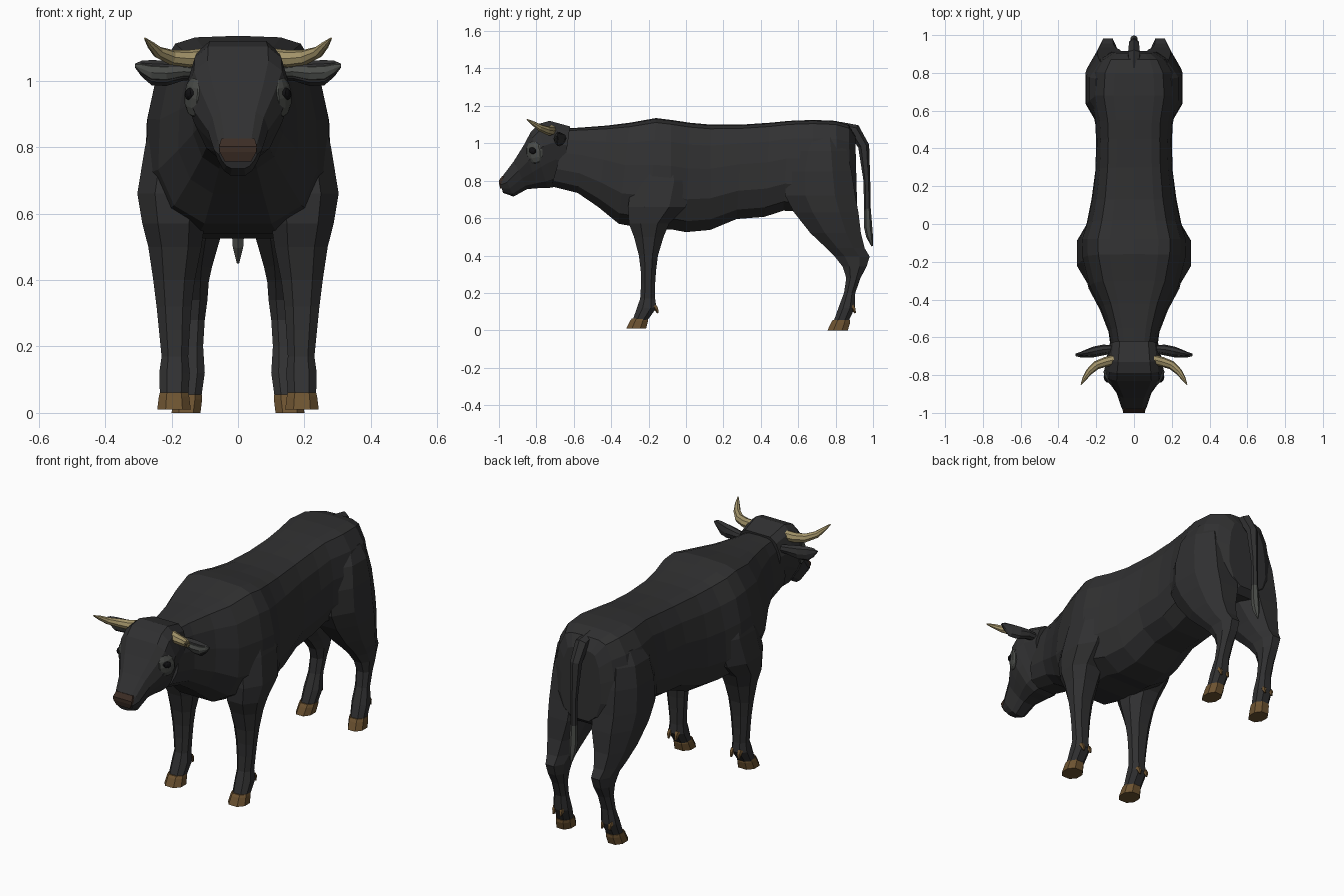
import bpy, bmesh
from math import cos, sin, pi
from mathutils import Vector, Matrix


def mat(name, r, g, b):
    m = bpy.data.materials.new(name)
    m.diffuse_color = (r, g, b, 1)
    return m


HIDE = mat("hide", .03, .03, .031)
GREY = mat("grey_skin", .068, .072, .066)
HORN = mat("horn", .36, .29, .14)
HOOF = mat("hoof", .15, .085, .03)
NOSE = mat("nose", .045, .026, .018)
DARK = mat("eye", .006, .006, .007)


def finish(name, bm, material):
    bmesh.ops.recalc_face_normals(bm, faces=bm.faces)
    me = bpy.data.meshes.new(name)
    bm.to_mesh(me)
    bm.free()
    me.materials.append(material)
    ob = bpy.data.objects.new(name, me)
    bpy.context.collection.objects.link(ob)
    return ob


def loft(name, rings, material):
    """Skin a list of equal-length point rings and cap both ends."""
    bm = bmesh.new()
    rows = [[bm.verts.new(p) for p in ring] for ring in rings]
    n = len(rows[0])
    bm.faces.new(rows[0])
    bm.faces.new(rows[-1])
    for a, b in zip(rows, rows[1:]):
        for i in range(n):
            j = (i + 1) % n
            bm.faces.new((a[i], a[j], b[j], b[i]))
    return finish(name, bm, material)


def slice_ring(section, profile):
    """Symmetric ring between a top and bottom point on the centre plane."""
    yt, zt, yb, zb, w = section
    right = [(f * w, yt + (yb - yt) * t, zt + (zb - zt) * t) for t, f in profile]
    return right + [(-x, y, z) for x, y, z in reversed(right[1:-1])]


def leg_ring(section, side):
    """Horizontal octagon from z, y range and x range."""
    z, y0, y1, x0, x1 = section
    cx, cy, hx, hy = (x0 + x1) / 2, (y0 + y1) / 2, (x1 - x0) / 2, (y1 - y0) / 2
    pts = [(1, .42), (.5, 1), (-.5, 1), (-1, .42), (-1, -.42), (-.5, -1), (.5, -1), (1, -.42)]
    return [(side * (cx + a * hx), cy + b * hy, z) for a, b in pts]


def tube(name, path, n, material, ref=(1, 0, 0)):
    """Tapering tube through (x, y, z, radius) points; ref must not lie along it."""
    pts = [Vector(p[:3]) for p in path]
    rings = []
    for i, p in enumerate(pts):
        t = (pts[min(i + 1, len(pts) - 1)] - pts[max(i - 1, 0)]).normalized()
        u = t.cross(Vector(ref)).normalized()
        v = t.cross(u)
        rings.append([p + path[i][3] * (u * cos(2 * pi * k / n) + v * sin(2 * pi * k / n))
                      for k in range(n)])
    return loft(name, rings, material)


def ball(name, loc, size, rot_z, tilt, material):
    bm = bmesh.new()
    m = (Matrix.Translation(loc) @ Matrix.Rotation(rot_z, 4, 'Z')
         @ Matrix.Rotation(tilt, 4, 'X') @ Matrix.Diagonal((*size, 1)))
    bmesh.ops.create_uvsphere(bm, u_segments=10, v_segments=6, radius=1, matrix=m)
    return finish(name, bm, material)


# Neck, trunk and rump
body_profile = [(0, 0), (.008, .46), (.04, .68), (.2, .88), (.42, .98), (.7, 1),
                (.9, .8), (1, .42), (1, 0)]
body = [(-.63, 1.08, -.72, .77, .118), (-.55, 1.085, -.58, .735, .135),
        (-.42, 1.095, -.47, .66, .18), (-.3, 1.11, -.36, .57, .24),
        (-.16, 1.135, -.2, .54, .278), (-.08, 1.125, -.08, .54, .28),
        (.02, 1.11, 0, .525, .25), (.13, 1.1, .13, .537, .225),
        (.3, 1.1, .27, .595, .205), (.45, 1.11, .42, .607, .2),
        (.55, 1.12, .52, .64, .205), (.68, 1.125, .68, .63, .235),
        (.8, 1.12, .82, .63, .225), (.87, 1.1, .88, .63, .18), (.905, 1.04, .915, .66, .12)]
loft("body", [slice_ring(s, body_profile) for s in body], HIDE)

# Head
head_profile = [(0, 0), (0, .58), (.1, .84), (.35, 1), (.62, .84), (.88, .6), (1, .32), (1, 0)]
head = [(-.998, .8, -.978, .735, .058), (-.975, .832, -.922, .715, .072),
        (-.92, .905, -.85, .755, .092), (-.87, .985, -.79, .76, .13),
        (-.83, 1.06, -.74, .76, .158), (-.79, 1.103, -.71, .765, .155),
        (-.73, 1.12, -.68, .785, .145), (-.62, 1.09, -.66, .8, .13)]
loft("head", [slice_ring(s, head_profile) for s in head], HIDE)

# Nose pad wrapped over the upper muzzle
loft("nose_pad", [[(-w, y, z), (w, y, z), (w, y + .03, z), (-w, y + .03, z)]
                  for w, y, z in ((.04, -.993, .757), (.055, -1.0, .785), (.057, -1.0, .802), (.05, -.982, .826))],
     NOSE)

# Tail and its tuft
tube("tail", [(0, .82, 1.085, .03), (0, .9, 1.068, .036), (0, .95, .985, .03),
              (0, .967, .8, .018), (0, .97, .64, .018)], 6, HIDE)
tube("tail_tuft", [(0, .97, .65, .018), (0, .974, .55, .022), (0, .982, .5, .018),
                   (0, .995, .45, .004)], 6, GREY)

# Legs: z, y range, x range
front_leg = [(.93, -.25, -.02, .08, .25), (.8, -.29, .03, .08, .28), (.66, -.31, 0, .09, .303),
             (.57, -.305, -.09, .1, .288), (.5, -.278, -.12, .11, .27),
             (.4, -.252, -.15, .13, .255), (.32, -.242, -.16, .14, .245),
             (.25, -.24, -.165, .145, .238), (.17, -.245, -.165, .15, .23),
             (.12, -.262, -.158, .145, .237), (.055, -.285, -.205, .15, .235)]
hind_leg = [(1.03, .62, .83, .03, .2), (.96, .57, .86, .01, .235), (.85, .535, .885, .005, .252),
            (.72, .53, .905, .005, .258), (.63, .578, .922, .015, .25),
            (.52, .665, .935, .055, .228), (.44, .75, .955, .078, .205),
            (.395, .795, .982, .088, .188), (.34, .838, .965, .092, .183),
            (.28, .857, .933, .1, .178), (.2, .845, .905, .105, .178),
            (.12, .815, .902, .1, .19), (.05, .79, .87, .11, .19)]
front_hoof = [(.062, -.29, -.205, .15, .235), (.05, -.3, -.203, .147, .238),
              (.01, -.32, -.213, .142, .243)]
hind_hoof = [(.055, .785, .877, .108, .192), (.04, .775, .877, .108, .195), (0, .757, .865, .113, .2)]

for side, tag in ((1, "left"), (-1, "right")):
    for name, sections, m in (("front_leg", front_leg, HIDE), ("hind_leg", hind_leg, HIDE),
                              ("front_hoof", front_hoof, HOOF), ("hind_hoof", hind_hoof, HOOF)):
        loft(f"{name}_{tag}", [leg_ring(s, side) for s in sections], m)
    # Dewclaws behind each fetlock
    for name, x, y in (("front", .19, -.17), ("hind", .147, .885)):
        for k in (-.022, .022):
            tube(f"{name}_dewclaw_{tag}", [(side * (x + k), y, .132, .013),
                                           (side * (x + k), y + .012, .115, .012),
                                           (side * (x + k), y + .02, .092, .005)], 5, HOOF)
    # Curved horn
    tube(f"horn_{tag}", [(side * x, y, z, r) for x, y, z, r in (
        (.09, -.715, 1.072, .027), (.15, -.73, 1.066, .026), (.2, -.748, 1.07, .023),
        (.24, -.785, 1.085, .018), (.262, -.818, 1.107, .012), (.28, -.85, 1.127, .003))],
        8, HORN, (0, 0, 1))
    # Ear: flat leaf with a paler inner face: x, y, centre z, half height, half depth
    leaf = [(.11, -.66, 1.025, .02, .02), (.165, -.665, 1.027, .027, .026),
            (.215, -.675, 1.022, .038, .026), (.26, -.685, 1.024, .038, .018),
            (.29, -.69, 1.036, .024, .01), (.31, -.69, 1.045, .006, .004)]
    for name, m, dy, s in (("ear", HIDE, 0, 1), ("inner_ear", GREY, -.005, .7)):
        loft(f"{name}_{tag}", [[(side * x, y + dy + d * cos(a), z + h * s * sin(a))
                                for a in (k * pi / 4 for k in range(8))]
                               for x, y, z, h, d in leaf], m)
    # Eye with its grey surround, tilted to follow the cheek
    ball(f"eye_surround_{tag}", (side * .131, -.81, .952), (.022, .05, .062), -side * .5, .2, GREY)
    ball(f"eye_{tag}", (side * .145, -.82, .96), (.013, .024, .018), -side * .5, -.3, DARK)
